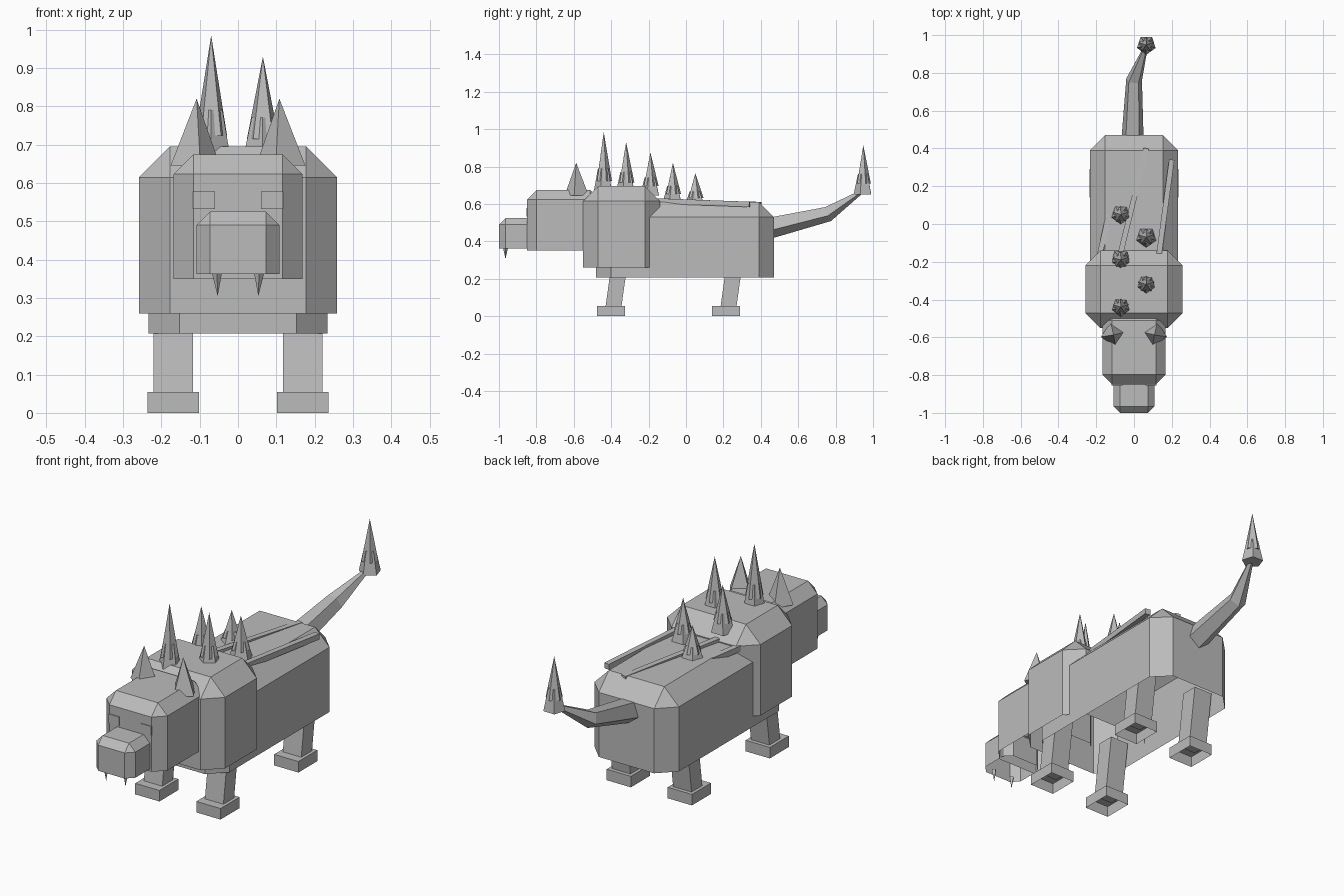
import bpy, bmesh, math
from mathutils import Vector

if "Cube" in bpy.data.objects:
    bpy.data.objects.remove(bpy.data.objects["Cube"])

grey = bpy.data.materials.new("stone_grey")
grey.diffuse_color = (0.5, 0.5, 0.5, 1)
grey.use_nodes = True
grey.node_tree.nodes["Principled BSDF"].inputs["Base Color"].default_value = grey.diffuse_color


def finish(name, bm):
    bmesh.ops.recalc_face_normals(bm, faces=bm.faces[:])
    me = bpy.data.meshes.new(name)
    bm.to_mesh(me)
    bm.free()
    me.materials.append(grey)
    ob = bpy.data.objects.new(name, me)
    bpy.context.collection.objects.link(ob)
    return ob


def shell(name, x0, x1, y0, y1, z0, z1, chamfer=0, open_bottom=True):
    """Box, optionally hollow underneath, with chamfered sides and top."""
    bm = bmesh.new()
    bmesh.ops.create_cube(bm, size=1)
    for v in bm.verts:
        v.co = (x0 if v.co.x < 0 else x1, y0 if v.co.y < 0 else y1,
                z0 if v.co.z < 0 else z1)
    bottom = [f for f in bm.faces if f.normal.z < -0.5]
    if chamfer:
        edges = [e for e in bm.edges if bottom[0] not in e.link_faces]
        bmesh.ops.bevel(bm, geom=edges, offset=chamfer, offset_type='OFFSET',
                        segments=1, affect='EDGES', profile=0.5)
    if open_bottom:
        low = [f for f in bm.faces if all(v.co.z < z0 + 1e-4 for v in f.verts)]
        bmesh.ops.delete(bm, geom=low, context='FACES')
    return finish(name, bm)


def loft(name, rings, sides, turn=0.0):
    """Tube through (centre, radius) rings; a zero radius makes a point."""
    bm = bmesh.new()
    loops = []
    for i, (c, r) in enumerate(rings):
        c = Vector(c)
        a = Vector(rings[max(i - 1, 0)][0])
        b = Vector(rings[min(i + 1, len(rings) - 1)][0])
        q = (b - a).to_track_quat('Z', 'Y')
        if r == 0:
            loops.append([bm.verts.new(c)] * sides)
            continue
        ang = [turn + 2 * math.pi * k / sides for k in range(sides)]
        loops.append([bm.verts.new(c + q @ Vector((r * math.cos(t), r * math.sin(t), 0)))
                      for t in ang])
    for lo, hi in zip(loops, loops[1:]):
        for k in range(sides):
            j = (k + 1) % sides
            vs = list(dict.fromkeys([lo[k], lo[j], hi[j], hi[k]]))
            bm.faces.new(vs)
    for end in (loops[0], loops[-1]):
        if end[0] is not end[1]:
            bm.faces.new(end)
    return finish(name, bm)


def spike(name, x, y, z0, z1, r=0.056):
    """Tall five-sided point rising out of a flared, twisted collar."""
    h = z1 - z0
    loft(name + "_collar", [((x, y, z0), r), ((x, y, z0 + 0.42 * h), r * 0.55)], 5, 0.3)
    loft(name + "_point", [((x, y, z0 + 0.22 * h), r * 0.78), ((x, y, z1), 0)], 5, 0.95)


# Main masses
shell("body", -0.233, 0.233, -0.48, 0.47, 0.207, 0.61, 0.08)
shell("shoulders", -0.258, 0.258, -0.55, -0.14, 0.26, 0.695, 0.08)
shell("head", -0.168, 0.168, -0.85, -0.46, 0.35, 0.675, 0.052)
shell("snout", -0.108, 0.108, -1.0, -0.80, 0.362, 0.525, 0.035)

# Paired parts
for s, side in ((-1, "left"), (1, "right")):
    def span(a, b):
        return sorted((s * a, s * b))
    shell("eye_" + side, *span(0.06, 0.118), -0.854, -0.846, 0.532, 0.578,
          open_bottom=False)
    loft("fang_" + side, [((s * 0.055, -0.965, 0.365), 0.013),
                          ((s * 0.053, -0.965, 0.305), 0)], 4)
    loft("ear_" + side, [((s * 0.111, -0.585, 0.645), 0.066),
                         ((s * 0.108, -0.587, 0.82), 0)], 4, math.pi / 4)
    for place, y in (("front", -0.40), ("rear", 0.215)):
        shell(f"foot_{place}_{side}", *span(0.102, 0.236),
              y - 0.075, y + 0.075, 0, 0.055)
        leg = shell(f"leg_{place}_{side}", *span(0.118, 0.22),
                    y - 0.03, y + 0.055, 0.05, 0.32, open_bottom=False)
        # Slant each leg forward towards the foot
        for v in leg.data.vertices:
            v.co.y += (v.co.z - 0.21) * 0.14 + 0.022

# Alternating row of spikes on the back
row = [(-0.44, 0.65, 0.985), (-0.32, 0.655, 0.93), (-0.19, 0.645, 0.875),
       (-0.07, 0.605, 0.82), (0.05, 0.595, 0.765)]
for i, (y, z0, z1) in enumerate(row):
    spike(f"back_spike_{i + 1}", -0.07 if i % 2 == 0 else 0.065, y, z0, z1)

# Bent tapering tail with a spike on the end
loft("tail", [((-0.008, 0.44, 0.475), 0.062), ((0.0, 0.76, 0.55), 0.044),
              ((0.06, 0.93, 0.66), 0.012)], 5, -math.pi / 2)
spike("tail_spike", 0.065, 0.948, 0.65, 0.915, 0.052)

# Thin rods lying along the back
rods = [((0.13, -0.18, 0.617), (0.20, 0.34, 0.598)),
        ((-0.07, -0.15, 0.612), (0.065, 0.40, 0.597)),
        ((-0.19, -0.20, 0.605), (-0.14, 0.02, 0.595))]
for i, (a, b) in enumerate(rods):
    loft(f"back_rod_{i + 1}", [(a, 0.02), (b, 0.02)], 4, math.pi / 4)
